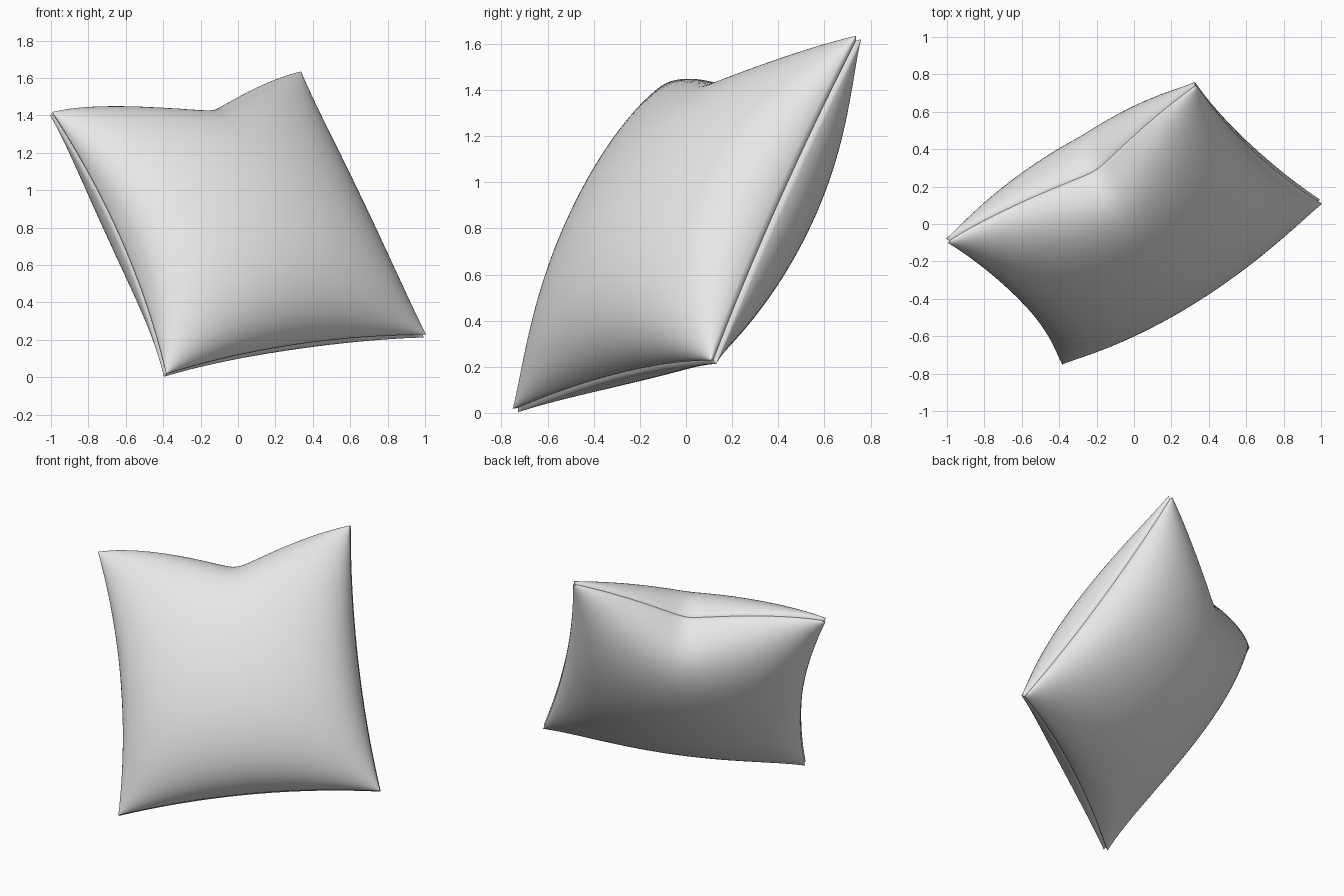
import bpy
import bmesh
import math
from mathutils import Vector

if "Cube" in bpy.data.objects:
    bpy.data.objects.remove(bpy.data.objects["Cube"], do_unlink=True)

# Corner tips of the leaning cushion
LOW_LEFT = Vector((-0.39, -0.74, 0.01))
LOW_RIGHT = Vector((1.0, 0.12, 0.22))
TOP_RIGHT = Vector((0.33, 0.75, 1.63))
TOP_LEFT = Vector((-1.0, -0.09, 1.41))
NORMAL = (LOW_RIGHT - LOW_LEFT).cross(TOP_LEFT - LOW_LEFT).normalized()

N = 60
LIP = 0.015


def spread(i):
    """Grid index to -1..1, denser near the seams; the outer ring is the seam."""
    t = (min(max(i, 1), N - 1) - 1) / (N - 2)
    return -math.cos(math.pi * t)


def on_sheet(u, v):
    """Flat position, with the edges drawn in and a notch in the top edge."""
    side = 0.06 if u > 0 else 0.10
    x = u - side * (1 - v * v) * u ** 5
    if v > 0:
        notch = 0.25 * max(0, 1 - math.hypot(u - 0.08, 0.06)) ** 1.6
    else:
        notch = 0.07 * (1 - u * u)
    y = v - notch * v ** 3
    s, t = (x + 1) / 2, (y + 1) / 2
    return LOW_LEFT.lerp(LOW_RIGHT, s).lerp(TOP_LEFT.lerp(TOP_RIGHT, s), t)


def add_half(bm, sign, puff, lean, fall):
    """One puffed cloth panel, with a rolled lip around the seam."""
    rows = []
    for j in range(N + 1):
        row = []
        for i in range(N + 1):
            u, v = spread(i), spread(j)
            if min(i, j, N - i, N - j) == 0:
                p = on_sheet(u, v).lerp(on_sheet(0, 0), 0.015)
            else:
                full = max(0, (1 - u * u) * (1 - v * v)) ** fall
                height = LIP + puff * full * (1 + lean * v)
                p = on_sheet(u, v) + NORMAL * sign * height
            row.append(bm.verts.new(p))
        rows.append(row)
    for j in range(N):
        for i in range(N):
            bm.faces.new((rows[j][i], rows[j][i + 1],
                          rows[j + 1][i + 1], rows[j + 1][i]))


# Front and back panels, welded along the seam
bm = bmesh.new()
add_half(bm, 1, puff=0.375, lean=-0.07, fall=0.52)
add_half(bm, -1, puff=0.375, lean=0.18, fall=0.56)
bmesh.ops.remove_doubles(bm, verts=bm.verts, dist=0.0004)
bmesh.ops.recalc_face_normals(bm, faces=bm.faces)
mesh = bpy.data.meshes.new("cushion")
bm.to_mesh(mesh)
bm.free()
cushion = bpy.data.objects.new("cushion", mesh)
bpy.context.collection.objects.link(cushion)

# Pale cloth
cloth = bpy.data.materials.new("pale_grey_cloth")
cloth.use_nodes = True
colour = (0.8, 0.8, 0.8, 1)
cloth.diffuse_color = colour
shader = next(n for n in cloth.node_tree.nodes if n.type == "BSDF_PRINCIPLED")
shader.inputs["Base Color"].default_value = colour
shader.inputs["Roughness"].default_value = 0.8
mesh.materials.append(cloth)

# Smooth shading, crisp at the seam
bpy.ops.object.select_all(action="DESELECT")
cushion.select_set(True)
bpy.context.view_layer.objects.active = cushion
bpy.ops.object.shade_smooth_by_angle(angle=math.radians(60))
